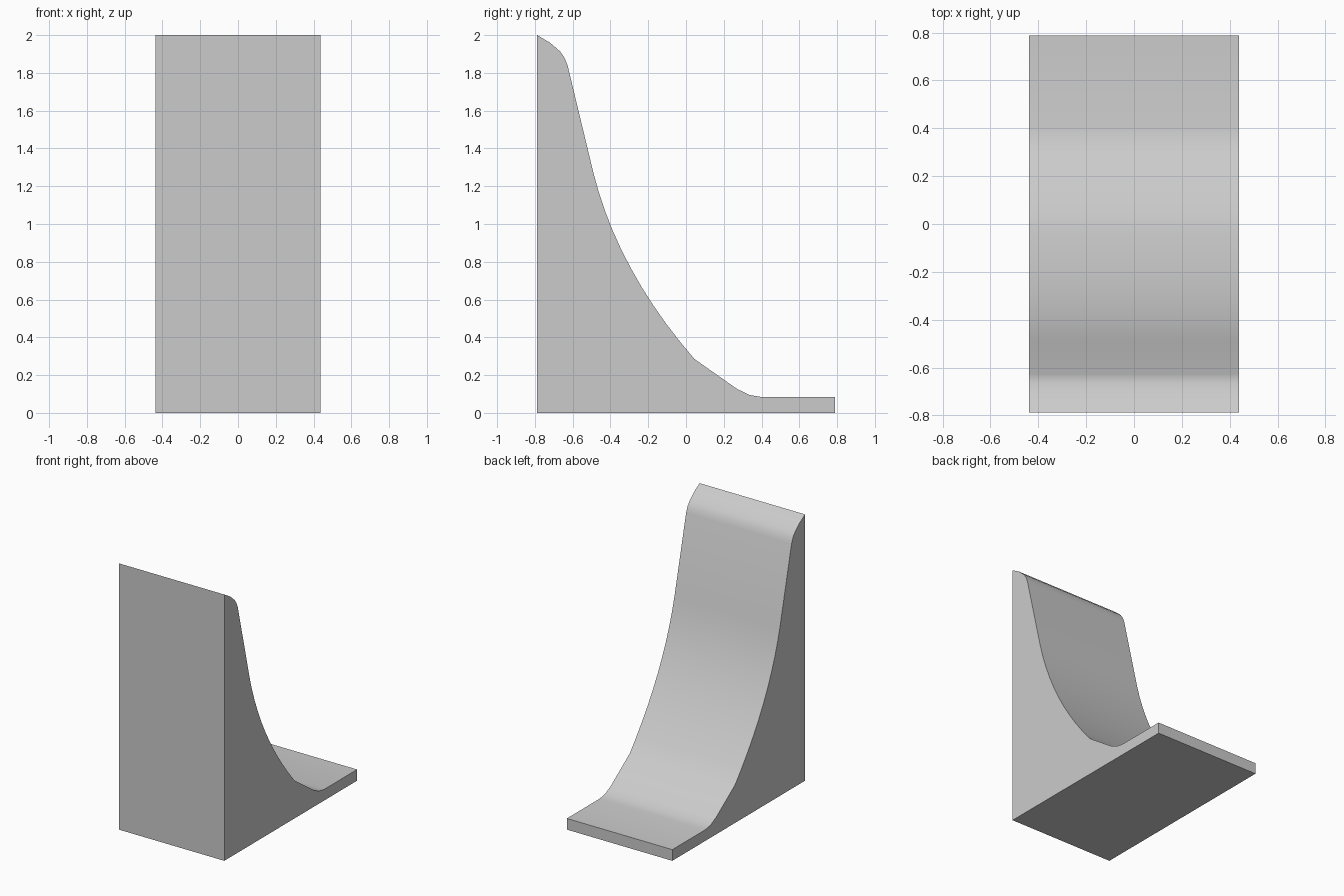
import bpy
import bmesh
from mathutils import Vector

if "Cube" in bpy.data.objects:
    bpy.data.objects.remove(bpy.data.objects["Cube"])

HALF_WIDTH = 0.438
HALF_DEPTH = 0.788


def arc(p0, p1, p2, steps):
    """Points along a quadratic curve from p0 to p2, pulled towards p1."""
    a, b, c = Vector(p0), Vector(p1), Vector(p2)
    return [tuple(a * (1 - t) ** 2 + b * 2 * t * (1 - t) + c * t * t)
            for t in (i / steps for i in range(steps + 1))]


# Side profile (y, z): base and toe lip, concave sweep, rounded crest
profile = [(-HALF_DEPTH, 0), (HALF_DEPTH, 0), (HALF_DEPTH, 0.084),
           (0.40, 0.084), (0.335, 0.095), (0.27, 0.127)]
profile += arc((0.045, 0.285), (-0.36, 0.751), (-0.49, 1.27), 10)
profile += [(-0.627, 1.84), (-0.643, 1.88), (-0.665, 1.912),
            (-0.72, 1.96), (-HALF_DEPTH, 2.0)]

# Extrude the profile across the width
bm = bmesh.new()
side = bm.faces.new([bm.verts.new((-HALF_WIDTH, y, z)) for y, z in profile])
result = bmesh.ops.extrude_face_region(bm, geom=[side], use_keep_orig=True)
moved = [v for v in result["geom"] if isinstance(v, bmesh.types.BMVert)]
bmesh.ops.translate(bm, verts=moved, vec=(2 * HALF_WIDTH, 0, 0))
bmesh.ops.recalc_face_normals(bm, faces=bm.faces)

mesh = bpy.data.meshes.new("curved_ramp")
bm.to_mesh(mesh)
bm.free()
ramp = bpy.data.objects.new("curved_ramp", mesh)
bpy.context.collection.objects.link(ramp)

# Smooth the sweep while keeping the outer edges sharp
bpy.context.view_layer.objects.active = ramp
ramp.select_set(True)
bpy.ops.object.shade_smooth_by_angle(angle=0.6)
